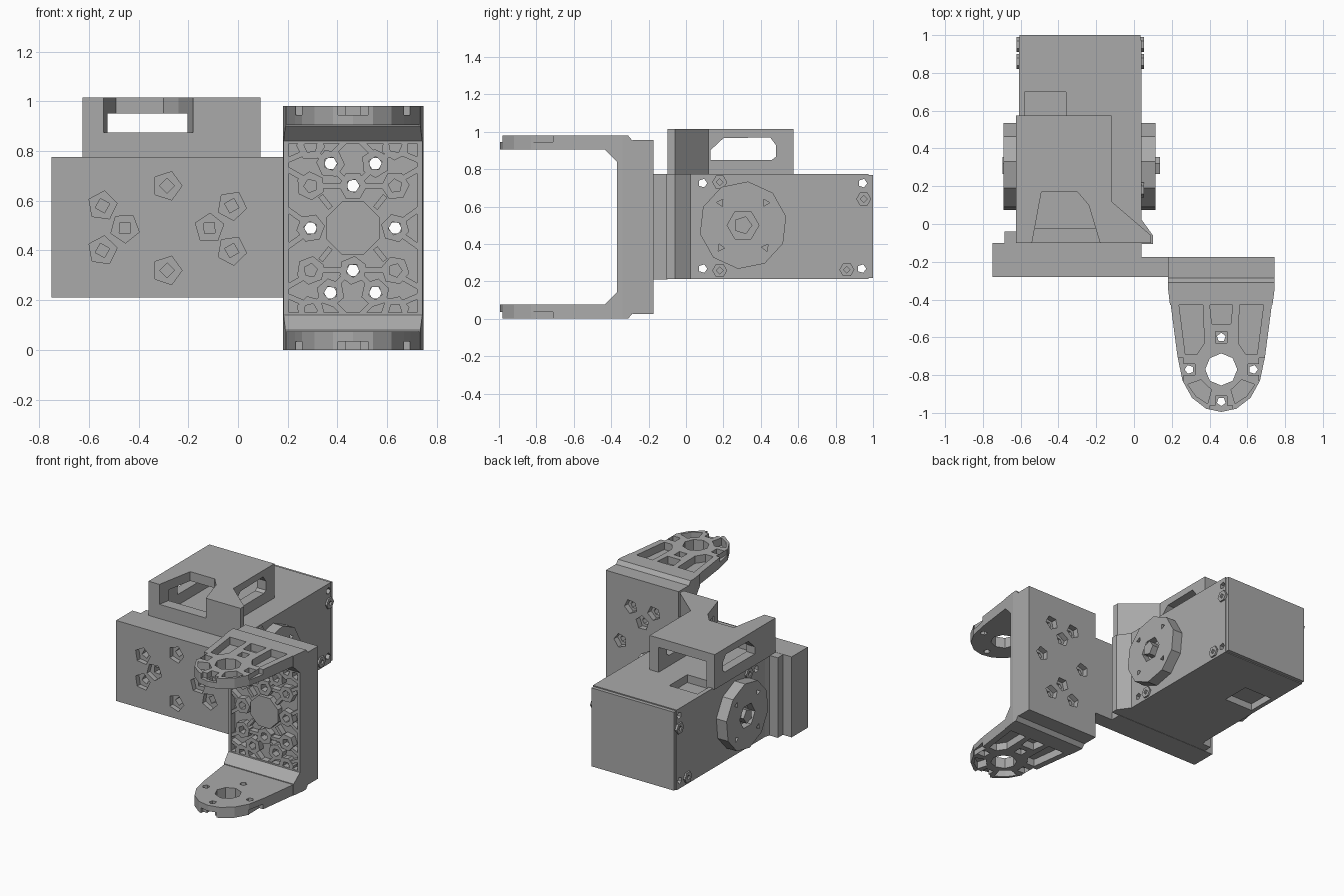
import bpy, bmesh, math
from mathutils import Vector

cube = bpy.data.objects.get("Cube")
if cube:
    bpy.data.objects.remove(cube, do_unlink=True)

grey = bpy.data.materials.new("plain grey")
grey.use_nodes = True
COLOR = (0.4, 0.4, 0.4, 1)
grey.diffuse_color = COLOR
grey.node_tree.nodes["Principled BSDF"].inputs["Base Color"].default_value = COLOR

MID = 0.49           # height of the shared horizontal centre line
ARM_X = 0.462        # centre of the forked bracket
MOUNT_X = -0.285     # centre of the mount plate


def prism(name, pts, axis, lo, hi):
    """Extrude a 2D outline along an axis; outline uses the other two axes in order."""
    k = "xyz".index(axis)
    bm = bmesh.new()
    verts = []
    for p in pts:
        co = list(p)
        co.insert(k, lo)
        verts.append(bm.verts.new(co))
    face = bm.faces.new(verts)
    out = bmesh.ops.extrude_face_region(bm, geom=[face])
    shift = Vector((0, 0, 0))
    shift[k] = hi - lo
    bmesh.ops.translate(bm, vec=shift, verts=[g for g in out["geom"] if isinstance(g, bmesh.types.BMVert)])
    bmesh.ops.recalc_face_normals(bm, faces=bm.faces)
    me = bpy.data.meshes.new(name)
    bm.to_mesh(me)
    bm.free()
    me.materials.append(grey)
    ob = bpy.data.objects.new(name, me)
    bpy.context.collection.objects.link(ob)
    return ob


def box(name, x, y, z):
    return prism(name, [(x[0], y[0]), (x[1], y[0]), (x[1], y[1]), (x[0], y[1])], "z", *z)


def ngon(c, r, n, turn=0.0):
    return [(c[0] + r * math.cos(turn + math.tau * i / n),
             c[1] + r * math.sin(turn + math.tau * i / n)) for i in range(n)]


def cut(ob, *cutters, op="DIFFERENCE"):
    """Apply booleans one after another and drop the cutters."""
    for c in cutters:
        c.hide_render = True
        m = ob.modifiers.new("cut", "BOOLEAN")
        m.operation, m.solver, m.object = op, "EXACT", c
    dg = bpy.context.evaluated_depsgraph_get()
    me = bpy.data.meshes.new_from_object(ob.evaluated_get(dg))
    ob.modifiers.clear()
    ob.data = me
    for c in cutters:
        bpy.data.objects.remove(c, do_unlink=True)
    return ob


def mirror_z(ob, name):
    """Copy a part to the other side of the centre line."""
    me = ob.data.copy()
    bm = bmesh.new()
    bm.from_mesh(me)
    for v in bm.verts:
        v.co.z = 2 * MID - v.co.z
    bmesh.ops.reverse_faces(bm, faces=bm.faces)
    bm.to_mesh(me)
    bm.free()
    twin = bpy.data.objects.new(name, me)
    bpy.context.collection.objects.link(twin)


# Screw pattern shared by both plates, as offsets from a plate centre
BOLTS = [(0.17, 0), (-0.17, 0), (0, 0.17), (0, -0.17)]
BOLTS += [(sx * 0.26, sz * 0.09) for sx in (1, -1) for sz in (1, -1)]

# Mount plate with stepped back and countersunk screw holes
mount = prism("mount_plate", [(-0.75, -0.28), (0.2, -0.28), (0.2, -0.175), (0.04, -0.175),
                              (0.04, -0.1), (-0.75, -0.1)], "y".replace("y", "z"), 0.21, 0.775)
holes = []
for dx, dz in BOLTS:
    c = (MOUNT_X + dx, MID + dz)
    holes.append(prism("c", ngon(c, 0.06, 5, dx * 9), "y", -0.3, -0.245))
    holes.append(prism("c", ngon(c, 0.03, 4, dx * 5), "y", -0.26, -0.13))
cut(mount, *holes)

# Tall plate behind the forked bracket, with screw pockets on its back
plate = box("bracket_plate", (0.18, 0.745), (-0.285, -0.175), (0.025, 0.955))
holes = []
for dz, dx in BOLTS:
    c = (ARM_X + dx, MID + dz)
    holes.append(prism("c", ngon(c, 0.05, 5, dz * 9), "y", -0.215, -0.16))
    holes.append(prism("c", ngon(c, 0.026, 6), "y", -0.3, -0.2))
cut(plate, *holes)

# Forked bracket: base wall with chamfered corners
half = [(-0.27, 0.03), (-0.31, 0.0), (-0.5, 0.0), (-0.5, 0.08), (-0.43, 0.08), (-0.37, 0.14)]
base = prism("bracket_base", [(-0.285, MID)] + [(-0.285, 0.03)] + half[1:]
             + [(y, 2 * MID - z) for y, z in reversed(half[1:])] + [(-0.285, 0.95)], "x", 0.18, 0.745)
outline = [(0.17, -0.2), (0.75, -0.2), (0.745, -0.34), (0.722, -0.51), (0.2, -0.51), (0.18, -0.34)]
cut(base, prism("c", outline, "z", -0.1, 1.1), op="INTERSECT")
holes = [box("c", (0.205, 0.72), (-0.4, -0.325), (0.15, 0.83))]
holes += [prism("c", ngon((ARM_X + dx, MID + dz), 0.026, 6), "y", -0.4, -0.25) for dz, dx in BOLTS]
# clear the sections where the arms take over
holes.append(box("c", (0.1, 0.8), (-0.6, -0.43), (-0.1, 1.1)))
cut(base, *holes)

# Raised bosses, hub and ribs inside the base wall
prism("base_hub", ngon((ARM_X, MID), 0.115, 8, 0.39), "y", -0.37, -0.32)
spots = [(dx, dz) for dz, dx in BOLTS]
spots += [(sx * 0.17, sz * h) for sx in (1, -1) for sz in (1, -1) for h in (0.17, 0.33)]
for i, (dx, dz) in enumerate(spots):
    c = (ARM_X + dx, MID + dz)
    boss = prism("base_boss", ngon(c, 0.058, 6, i * 0.4), "y", -0.37, -0.32)
    cut(boss, prism("c", ngon(c, 0.028, 5, i), "y", -0.4, -0.3))


def rib(a, b, w=0.011):
    a, b = Vector(a), Vector(b)
    d = (b - a).normalized() * w
    n = Vector((-d.y, d.x))
    prism("base_rib", [tuple(a + n), tuple(b + n), tuple(b - n), tuple(a - n)], "y", -0.365, -0.32)


for sx in (1, -1):
    for sz in (1, -1):
        for p, q in (((0.09, 0.08), (0.13, 0.13)), ((0.2, 0.2), (0.27, 0.24)), ((0.12, 0.28), (0.15, 0.3)),
                     ((0.03, 0.19), (0.07, 0.23)), ((0.2, 0.3), (0.27, 0.27)), ((0.09, 0.29), (0.03, 0.35)),
                     ((0.2, 0.03), (0.27, 0.08)), ((0.05, 0.17), (0.13, 0.17))):
            rib((ARM_X + sx * p[0], MID + sz * p[1]), (ARM_X + sx * q[0], MID + sz * q[1]))

# Arm: tapered with a round tip, pocketed on its outer face, pierced at the hub
right = [(0.268, -0.425), (0.232, -0.7), (0.205, -0.83), (0.155, -0.92), (0.08, -0.978)]
arm = prism("upper_arm", [(ARM_X + x, y) for x, y in right] + [(ARM_X, -0.995)]
            + [(ARM_X - x, y) for x, y in reversed(right)], "z", 0.905, 0.98)
HUB = (ARM_X, -0.77)
floor = 0.928
holes = [prism("c", ngon(HUB, 0.085, 8), "z", 0.8, 1.1)]
for i in range(4):
    a = i * math.pi / 2
    c = (HUB[0] + 0.17 * math.cos(a), HUB[1] + 0.17 * math.sin(a))
    holes.append(prism("c", ngon(c, 0.024, 5, a), "z", 0.8, 1.1))
    holes.append(prism("c", ngon(c, 0.042, 4, a + math.pi / 4), "z", 0.94, 1.1))
for s in (1, -1):
    holes.append(prism("c", [(ARM_X + s * x, y) for x, y in
                             ((0.1, -0.34), (0.235, -0.34), (0.19, -0.69), (0.13, -0.69), (0.09, -0.63))],
                       "z", floor, 1.1))
    # small pockets around the tip
    sector = [(HUB[0] + s * r * math.sin(t), HUB[1] - r * math.cos(t))
              for r, t in ((0.12, 0.45), (0.195, 0.38), (0.195, 0.75), (0.195, 1.15), (0.12, 1.1))]
    holes.append(prism("c", sector, "z", floor, 1.1))
    # notches in the rim
    x = sorted((ARM_X + s * 0.2, ARM_X + s * 0.3))
    holes.append(box("c", x, (-0.83, -0.71), (0.945, 1.1)))
holes.append(prism("c", [(ARM_X - 0.07, -0.34), (ARM_X + 0.07, -0.34),
                         (ARM_X + 0.05, -0.53), (ARM_X - 0.05, -0.53)], "z", floor, 1.1))
holes.append(box("c", (ARM_X - 0.06, ARM_X + 0.06), (-1.1, -0.96), (0.945, 1.1)))
cut(arm, *holes)
mirror_z(arm, "lower_arm")

# Servo body with connector pockets and corner through-holes
body = box("servo_body", (-0.61, 0.04), (-0.06, 0.975), (0.212, 0.775))
holes = [box("c", (-0.58, -0.36), (0.5, 0.7), (0.72, 0.9)),
         box("c", (-0.58, -0.36), (0.5, 0.7), (0.1, 0.26))]
corners = [(0.09, 0.725), (0.09, 0.268), (0.945, 0.725), (0.94, 0.268)]
holes += [prism("c", ngon(c, 0.024, 5), "x", -0.8, 0.2) for c in corners]
cut(body, *holes)
prism("servo_end_cover", [(-0.607, 0.218), (0.035, 0.218), (0.035, 0.768), (-0.607, 0.768)], "y", 0.97, 1.0)

# Screw heads near the corners, on both sides
for c in ((0.18, 0.73), (0.18, 0.258), (0.95, 0.64), (0.86, 0.262)):
    for lo, hi in ((0.03, 0.052), (-0.622, -0.6)):
        screw = prism("corner_screw", ngon(c, 0.04, 6), "x", lo, hi)
        cut(screw, prism("c", ngon(c, 0.018, 4), "x", lo - 0.1 if lo < 0 else 0.04, hi - 0.012 if lo < 0 else 0.2))

# Output horn and idler horn
AXLE = (0.305, 0.5)
for name, lo, hi, tip in (("output_horn", 0.035, 0.115, 0.137), ("idler_horn", -0.605, -0.69, -0.695)):
    s = 1 if hi > 0 else -1
    horn = prism(name, ngon(AXLE, 0.235, 10, 0.2), "x", min(lo, hi), max(lo, hi))
    deep = hi - s * 0.05
    ends = (min(deep, hi + s * 0.1), max(deep, hi + s * 0.1))
    cut(horn, *[prism("c", ngon(p, 0.022, 3, i), "x", *ends)
                for i, p in enumerate(ngon(AXLE, 0.17, 4, math.pi / 4))],
        prism("c", ngon(AXLE, 0.085, 6), "x", *ends))
    prism(name + "_screw", ngon(AXLE, 0.05, 5), "x", min(lo, tip), max(lo, tip))

# Front wall with side wedges between the mount plate and servo
prism("servo_front_wall", [(-0.685, -0.105), (0.1, -0.105), (0.1, -0.06), (0.035, 0.03),
                           (-0.6, 0.03), (-0.62, -0.04), (-0.685, -0.04)], "z", 0.212, 0.774)

# Cable guard: hollow cap, open at the back, with front notch and side windows
guard = prism("cable_guard", [(-0.625, -0.1), (0.09, -0.1), (0.09, -0.06), (-0.12, 0.12),
                              (-0.12, 0.575), (-0.625, 0.575)], "z", 0.77, 1.015)
window = [(0.13, 0.85), (0.13, 0.9), (0.2, 0.965), (0.45, 0.97), (0.48, 0.93), (0.48, 0.865), (0.46, 0.85)]
notch = [(-0.54, -0.2), (-0.54, -0.1), (-0.49, 0.17), (-0.3, 0.17), (-0.24, 0.1), (-0.18, -0.1), (-0.18, -0.2)]
cut(guard, box("c", (-0.56, -0.19), (-0.02, 0.7), (0.7, 0.95)),
    prism("c", window, "x", -0.8, 0.0),
    prism("c", notch, "z", 0.875, 1.1))
